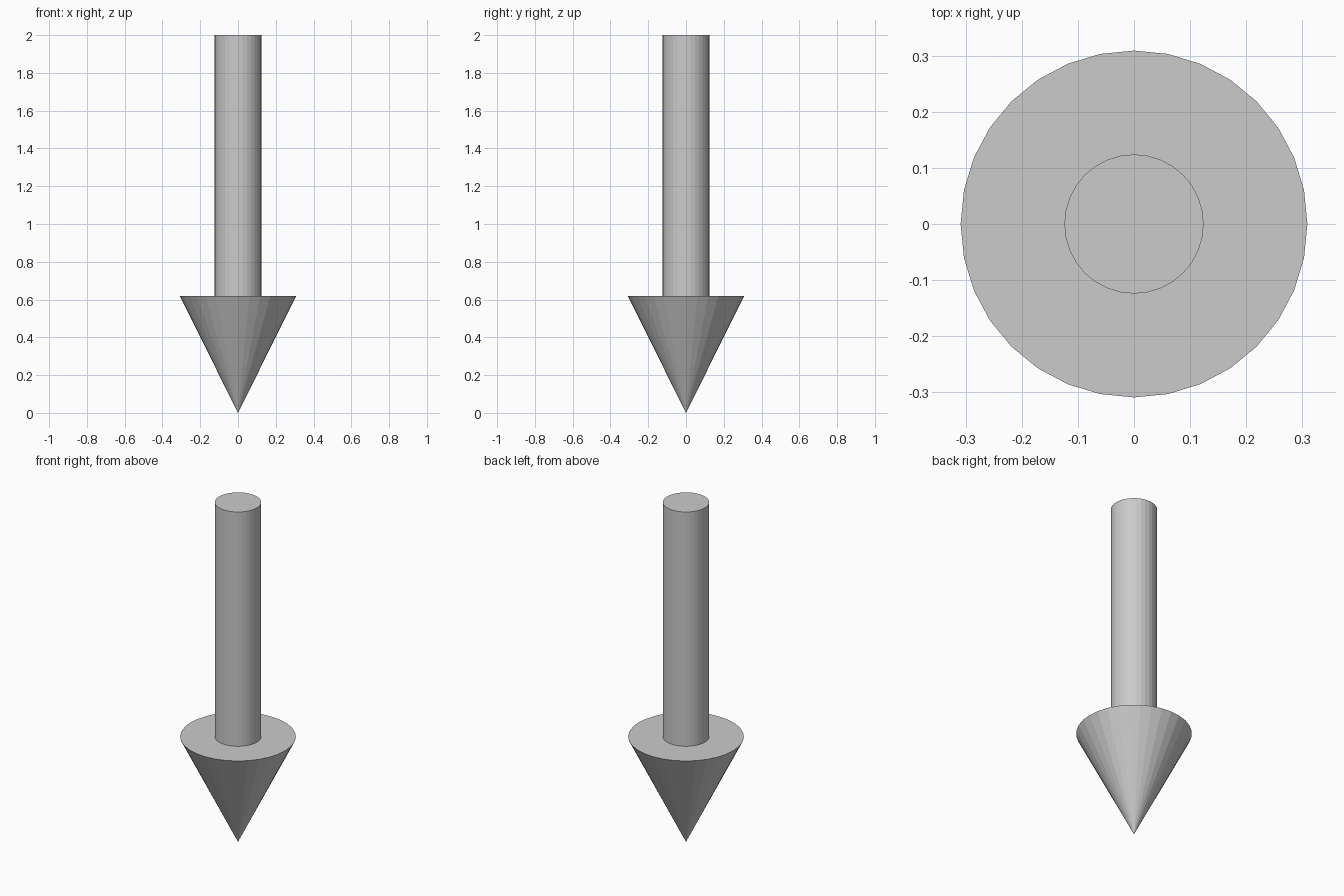
import bpy

if "Cube" in bpy.data.objects:
    bpy.data.objects.remove(bpy.data.objects["Cube"])

SIDES = 32
HEAD_HEIGHT = 0.62
TOTAL_HEIGHT = 2.0


def tapered(name, r_bottom, r_top, z0, z1):
    """Flat-faced cone or cylinder between two heights."""
    bpy.ops.mesh.primitive_cone_add(
        vertices=SIDES, radius1=r_bottom, radius2=r_top,
        depth=z1 - z0, location=(0, 0, (z0 + z1) / 2))
    obj = bpy.context.object
    obj.name = name
    return obj


# Downward-pointing arrow head, tip on the ground
tapered("arrow_head", 0.0, 0.309, 0.0, HEAD_HEIGHT)

# Straight round shaft standing on the head
tapered("arrow_shaft", 0.124, 0.124, HEAD_HEIGHT, TOTAL_HEIGHT)
